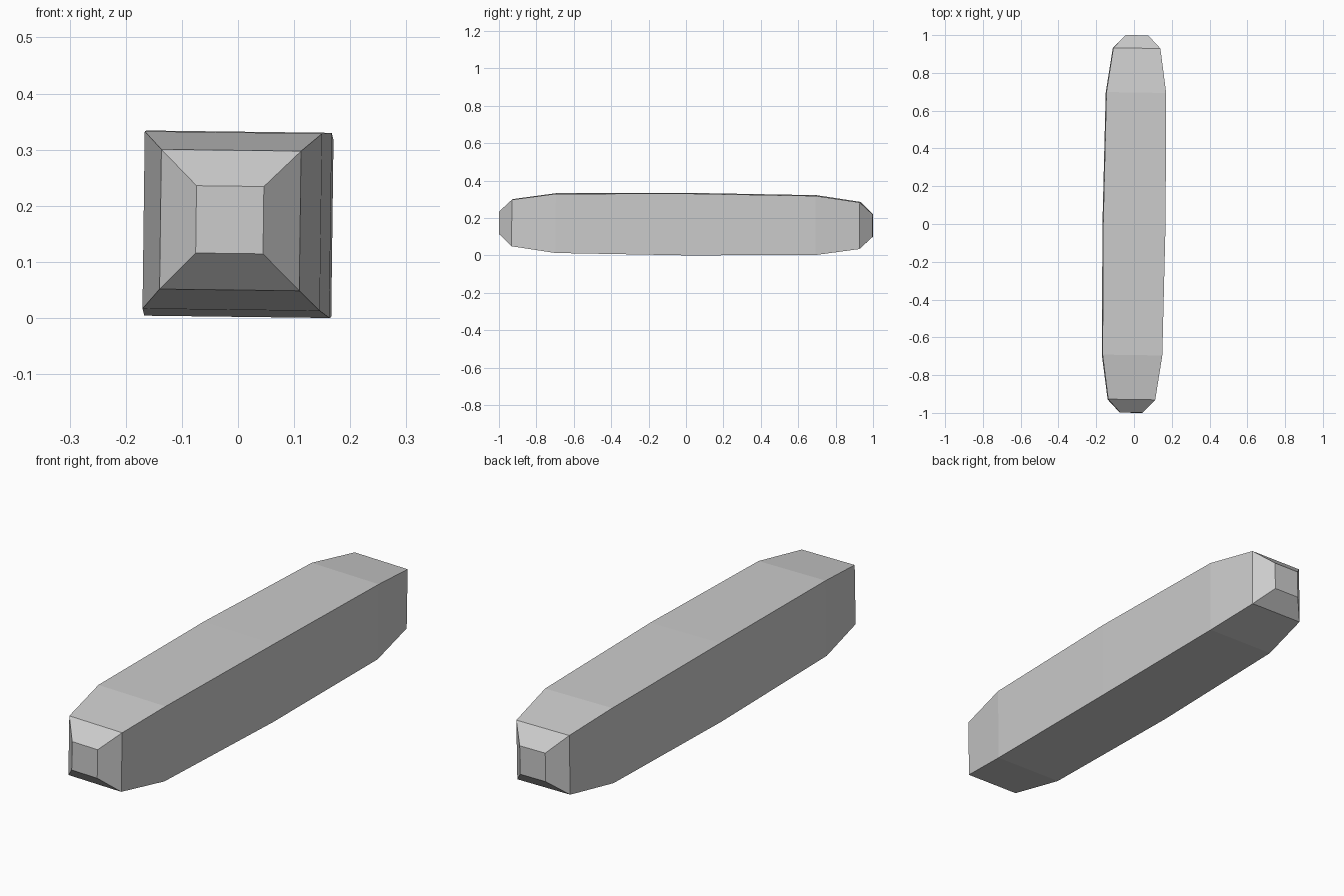
import bpy
import bmesh
from mathutils import Euler

# Remove the default cube
default = bpy.data.objects.get("Cube")
if default:
    bpy.data.objects.remove(default, do_unlink=True)

# Plain grey surface
grey = bpy.data.materials.new("light_grey")
grey.use_nodes = True
colour = (0.6, 0.6, 0.6, 1.0)
grey.diffuse_color = colour
grey.node_tree.nodes["Principled BSDF"].inputs["Base Color"].default_value = colour

# Square sections along half the bar: (distance from the middle, half width)
half = [(0.0, 0.165), (0.695, 0.158), (0.93, 0.1245), (0.999, 0.06)]
sections = [(-d, r) for d, r in reversed(half)] + half[1:]

# Loft the sections into a closed bar with tapered ends
bm = bmesh.new()
corners = [(-1, -1), (1, -1), (1, 1), (-1, 1)]
rings = [[bm.verts.new((cx * r, y, cz * r)) for cx, cz in corners]
         for y, r in sections]
for a, b in zip(rings, rings[1:]):
    for i in range(4):
        j = (i + 1) % 4
        bm.faces.new((a[i], a[j], b[j], b[i]))
bm.faces.new(rings[0])
bm.faces.new(rings[-1])
bmesh.ops.recalc_face_normals(bm, faces=bm.faces)

# Slight tilt of the whole bar, resting on the floor
bm.transform(Euler((-0.008, 0.0126, -0.0148)).to_matrix().to_4x4())
lowest = min(v.co.z for v in bm.verts)
bmesh.ops.translate(bm, verts=bm.verts, vec=(0, 0, -lowest))

mesh = bpy.data.meshes.new("tapered_bar")
bm.to_mesh(mesh)
bm.free()
mesh.materials.append(grey)
bar = bpy.data.objects.new("tapered_bar", mesh)
bpy.context.collection.objects.link(bar)
